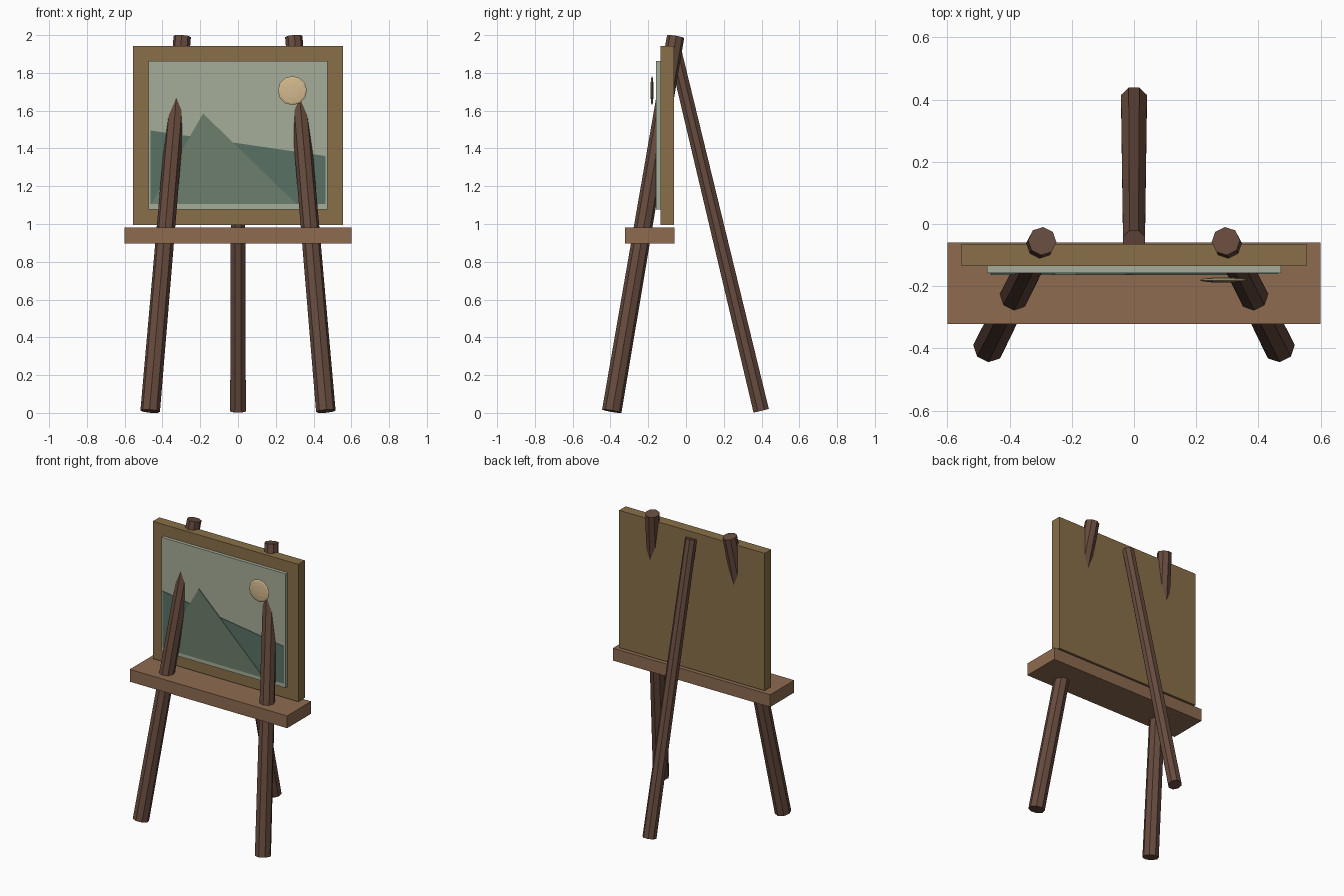
import bpy, bmesh, math
from mathutils import Vector, Matrix

if "Cube" in bpy.data.objects:
    bpy.data.objects.remove(bpy.data.objects["Cube"])


def material(name, rgb):
    m = bpy.data.materials.new(name)
    m.diffuse_color = (*rgb, 1)
    m.use_nodes = True
    m.node_tree.nodes["Principled BSDF"].inputs["Base Color"].default_value = m.diffuse_color
    return m


LEG = material("dark_wood", (0.135, 0.07, 0.048))
SHELF = material("shelf_wood", (0.27, 0.145, 0.08))
BOARD = material("board_wood", (0.25, 0.16, 0.065))
CANVAS = material("canvas_sky", (0.38, 0.42, 0.32))
FAR = material("far_green", (0.10, 0.165, 0.13))
NEAR = material("near_green", (0.15, 0.21, 0.145))
SUN = material("sun_cream", (0.65, 0.49, 0.27))


def add(name, bm, mat):
    bmesh.ops.recalc_face_normals(bm, faces=bm.faces)
    me = bpy.data.meshes.new(name)
    bm.to_mesh(me)
    bm.free()
    me.materials.append(mat)
    ob = bpy.data.objects.new(name, me)
    bpy.context.collection.objects.link(ob)
    return ob


def box(name, lo, hi, mat):
    lo, hi = Vector(lo), Vector(hi)
    bm = bmesh.new()
    bmesh.ops.create_cube(bm, size=1, matrix=Matrix.Translation((lo + hi) / 2)
                          @ Matrix.Diagonal((*(hi - lo), 1)))
    return add(name, bm, mat)


def pole(name, a, b, r1, r2, mat):
    a, b = Vector(a), Vector(b)
    rot = (b - a).to_track_quat('Z', 'Y').to_matrix().to_4x4()
    bm = bmesh.new()
    bmesh.ops.create_cone(bm, cap_ends=True, segments=8, radius1=r1, radius2=r2,
                          depth=(b - a).length,
                          matrix=Matrix.Translation((a + b) / 2) @ rot
                          @ Matrix.Rotation(math.pi / 8, 4, 'Z'))
    return add(name, bm, mat)


def painted(name, outline, front, back, mat):
    # flat painted shape, a thin slab facing -y
    bm = bmesh.new()
    face = bm.faces.new([bm.verts.new((x, back, z)) for x, z in outline])
    ext = bmesh.ops.extrude_face_region(bm, geom=[face])
    verts = [v for v in ext["geom"] if isinstance(v, bmesh.types.BMVert)]
    bmesh.ops.translate(bm, verts=verts, vec=(0, front - back, 0))
    return add(name, bm, mat)


# legs
for side, s in (("left", -1), ("right", 1)):
    pole("front_leg_" + side, (s * 0.465, -0.393, 0.009), (s * 0.295, -0.055, 1.993),
         0.052, 0.046, LEG)
pole("back_leg", (0, 0.398, 0.011), (0, -0.055, 1.9), 0.045, 0.038, LEG)

# shelf, backing board and canvas
box("shelf", (-0.6, -0.322, 0.896), (0.6, -0.06, 0.981), SHELF)
box("board", (-0.555, -0.135, 0.995), (0.555, -0.064, 1.942), BOARD)
box("canvas", (-0.473, -0.158, 1.077), (0.473, -0.125, 1.863), CANVAS)

# painted landscape
painted("far_hills", [(-0.463, 1.105), (0.463, 1.105), (0.463, 1.36), (-0.463, 1.495)],
        -0.161, -0.156, FAR)
painted("mountain", [(-0.46, 1.105), (0.31, 1.105), (-0.185, 1.585)],
        -0.164, -0.157, NEAR)

# sun, a flattened disc
bm = bmesh.new()
bmesh.ops.create_uvsphere(bm, u_segments=12, v_segments=6, radius=0.077,
                          matrix=Matrix.Translation((0.288, -0.18, 1.706))
                          @ Matrix.Diagonal((1, 0.11, 1, 1))
                          @ Matrix.Rotation(math.pi / 2, 4, 'X'))
add("sun", bm, SUN)
